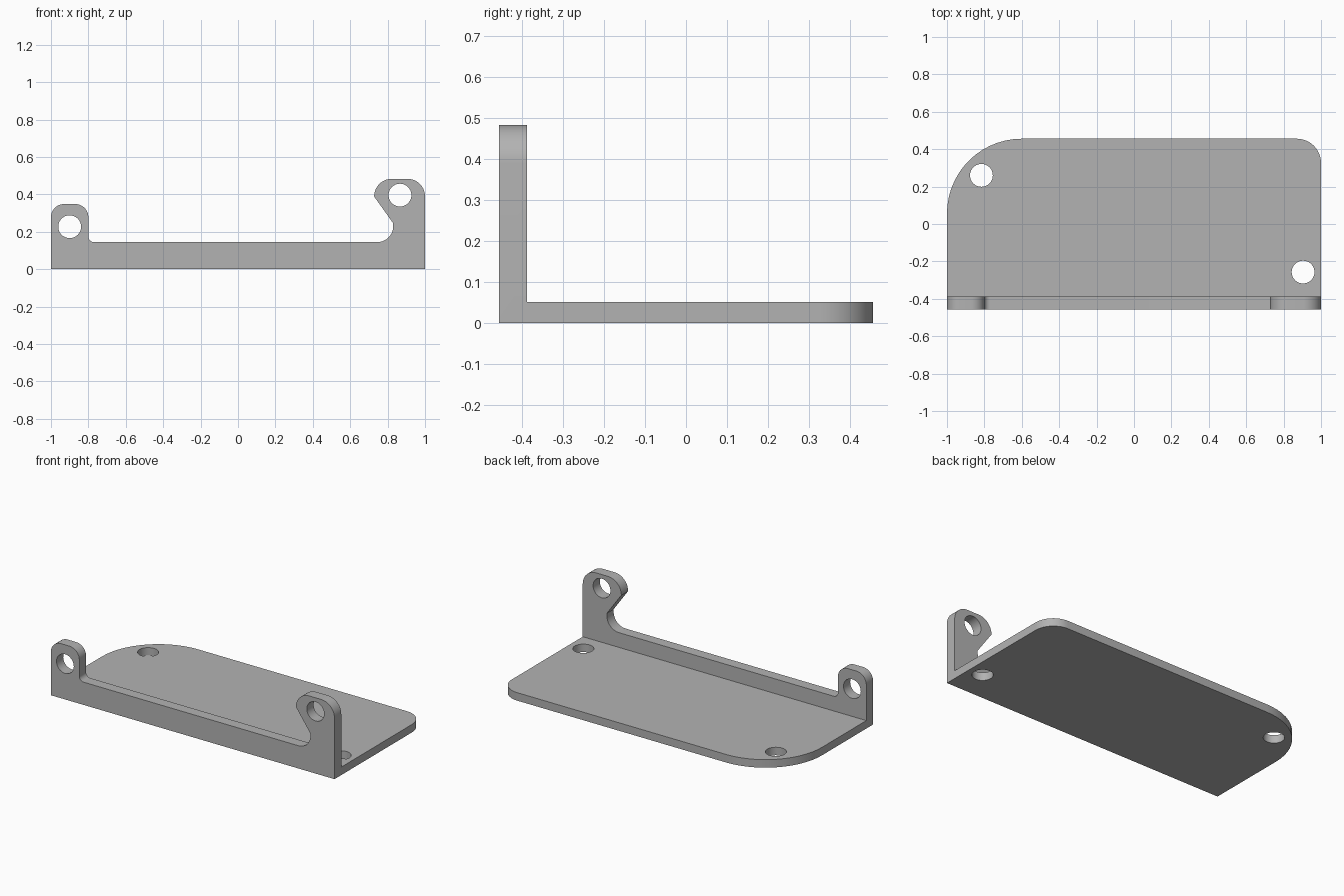
import bpy, bmesh
from math import cos, sin, tan, pi
from mathutils import Vector, Matrix

cube = bpy.data.objects.get("Cube")
if cube:
    bpy.data.objects.remove(cube, do_unlink=True)

grey = bpy.data.materials.new("plain_grey")
grey.use_nodes = True
COLOUR = (0.45, 0.45, 0.45, 1)
grey.diffuse_color = COLOUR
grey.node_tree.nodes["Principled BSDF"].inputs["Base Color"].default_value = COLOUR


def rounded(corners, steps=14):
    """Outline from (x, y, radius) corners, each rounded by a tangent arc."""
    pts = []
    for i, (x, y, r) in enumerate(corners):
        p = Vector((x, y))
        if r == 0:
            pts.append(p)
            continue
        a = (Vector(corners[i - 1][:2]) - p).normalized()
        b = (Vector(corners[(i + 1) % len(corners)][:2]) - p).normalized()
        half = a.angle(b) / 2
        centre = p + (a + b).normalized() * r / sin(half)
        start = p + a * r / tan(half) - centre
        end = p + b * r / tan(half) - centre
        sweep = start.angle_signed(end)
        for k in range(steps + 1):
            t = -sweep * k / steps
            pts.append(centre + Matrix.Rotation(t, 2) @ start)
    return pts


def circle(x, y, r, n=40):
    return [Vector((x + r * cos(2 * pi * k / n), y + r * sin(2 * pi * k / n)))
            for k in range(n)]


def plate(name, loops, thickness, matrix):
    """Fill an outline with holes, then extrude it along local z."""
    bm = bmesh.new()
    for pts in loops:
        vs = [bm.verts.new((p.x, p.y, 0)) for p in pts]
        for i, v in enumerate(vs):
            bm.edges.new((vs[i - 1], v))
    bmesh.ops.triangle_fill(bm, use_beauty=True, edges=bm.edges[:], normal=(0, 0, 1))
    out = bmesh.ops.extrude_face_region(bm, geom=bm.faces[:], use_keep_orig=True)
    top = [g for g in out["geom"] if isinstance(g, bmesh.types.BMVert)]
    bmesh.ops.translate(bm, verts=top, vec=(0, 0, thickness))
    bmesh.ops.transform(bm, matrix=matrix, verts=bm.verts[:])
    bmesh.ops.recalc_face_normals(bm, faces=bm.faces[:])
    me = bpy.data.meshes.new(name)
    bm.to_mesh(me)
    bm.free()
    me.materials.append(grey)
    ob = bpy.data.objects.new(name, me)
    bpy.context.collection.objects.link(ob)
    return ob


FRONT, INNER, BACK = -0.456, -0.388, 0.456
HOLE = 0.061

# Base plate with two rounded back corners and two screw holes
base = plate("base_plate", [
    rounded([(-1, -0.42, 0), (1, -0.42, 0), (1, BACK, 0.13), (-1, BACK, 0.4)]),
    circle(-0.816, 0.26, HOLE), circle(0.904, -0.257, HOLE)],
    0.051, Matrix.Identity(4))

# Upright front flange: low rail, square lug on one end, hooked lug on the other
flange = plate("bracket", [
    rounded([(-1, 0, 0), (1, 0, 0), (1, 0.483, 0.094), (0.728, 0.483, 0.094),
             (0.728, 0.388, 0), (0.83, 0.245, 0), (0.83, 0.145, 0.085),
             (-0.8, 0.145, 0.03), (-0.8, 0.348, 0.07), (-1, 0.348, 0.07)]),
    circle(-0.9, 0.227, HOLE), circle(0.866, 0.396, HOLE)],
    INNER - FRONT,
    Matrix.Translation((0, INNER, 0)) @ Matrix.Rotation(pi / 2, 4, 'X'))

# Join both plates into one solid body
mod = flange.modifiers.new("join_base", 'BOOLEAN')
mod.operation = 'UNION'
mod.solver = 'EXACT'
mod.object = base
bpy.ops.object.select_all(action='DESELECT')
flange.select_set(True)
bpy.context.view_layer.objects.active = flange
bpy.ops.object.modifier_apply(modifier=mod.name)
bpy.data.objects.remove(base, do_unlink=True)
bpy.ops.object.shade_smooth_by_angle(angle=pi / 6)
